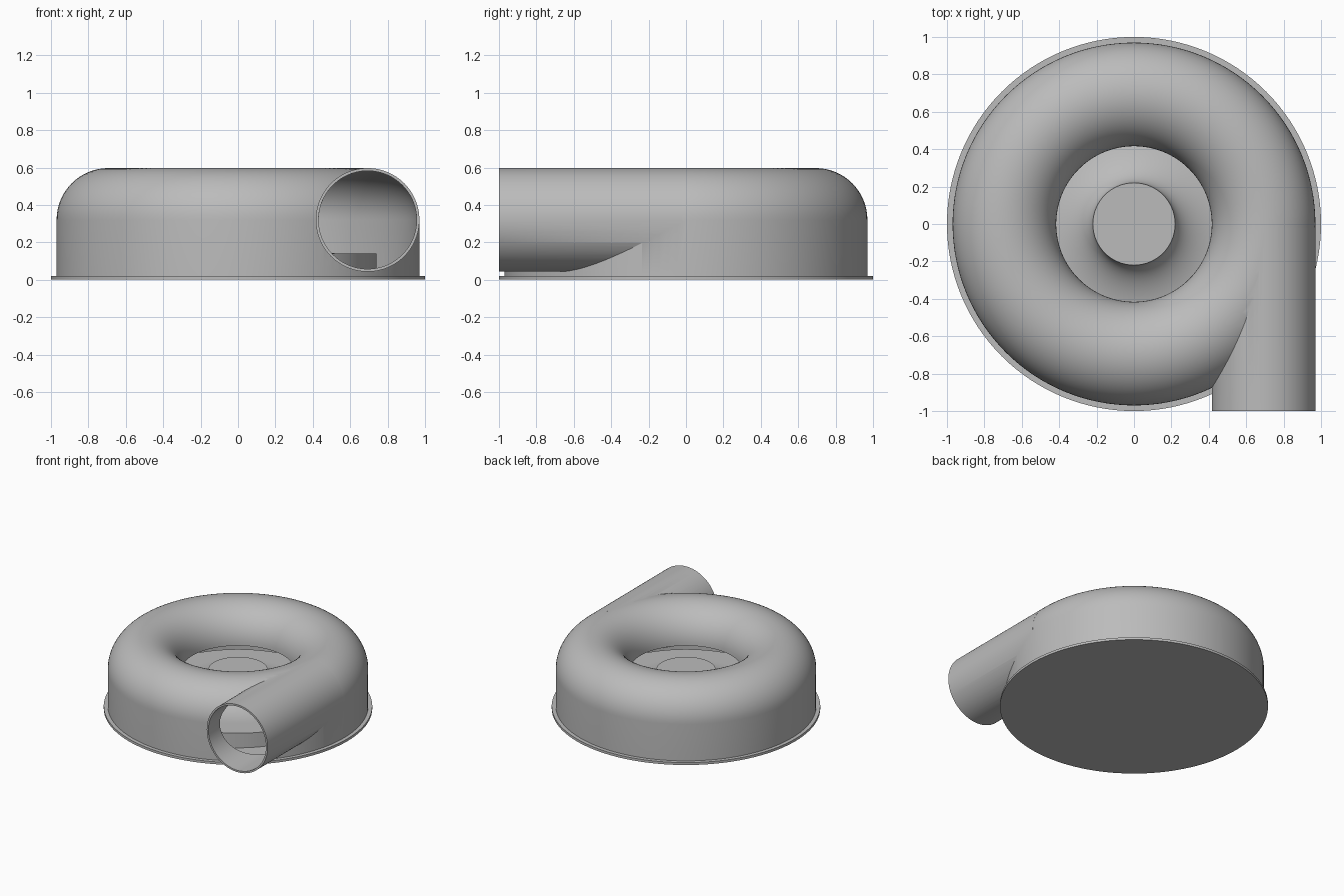
import bpy, bmesh, math
from mathutils import Matrix

cube = bpy.data.objects.get("Cube")
if cube:
    bpy.data.objects.remove(cube, do_unlink=True)

grey = bpy.data.materials.new("plain_grey")
grey.use_nodes = True
colour = (0.5, 0.5, 0.5, 1)
grey.diffuse_color = colour
grey.node_tree.nodes["Principled BSDF"].inputs["Base Color"].default_value = colour

SEGMENTS = 128
TUBE_R, TUBE_Z, OUTER_R, WALL = 0.277, 0.32, 0.97, 0.015
TUBE_X = OUTER_R - TUBE_R
PLATE = 0.02


def add_object(name, bm):
    bmesh.ops.recalc_face_normals(bm, faces=bm.faces)
    mesh = bpy.data.meshes.new(name)
    bm.to_mesh(mesh)
    bm.free()
    mesh.materials.append(grey)
    obj = bpy.data.objects.new(name, mesh)
    bpy.context.collection.objects.link(obj)
    return obj


def revolve(name, profile, closed):
    """Spin a radius/height profile around the z axis."""
    bm = bmesh.new()
    verts = [bm.verts.new((r, 0, z)) for r, z in profile]
    edges = [bm.edges.new(pair) for pair in zip(verts, verts[1:])]
    if closed:
        edges.append(bm.edges.new((verts[-1], verts[0])))
    bmesh.ops.spin(bm, geom=verts + edges, cent=(0, 0, 0), axis=(0, 0, 1),
                   angle=math.tau, steps=SEGMENTS, use_merge=True)
    bmesh.ops.remove_doubles(bm, verts=bm.verts, dist=0.0001)
    return add_object(name, bm)


def rod(name, radius, y0, y1):
    """Solid cylinder along y on the outlet axis."""
    bm = bmesh.new()
    place = Matrix.Translation((TUBE_X, (y0 + y1) / 2, TUBE_Z)) @ Matrix.Rotation(math.pi / 2, 4, "X")
    bmesh.ops.create_cone(bm, cap_ends=True, segments=96, radius1=radius,
                          radius2=radius, depth=y1 - y0, matrix=place)
    return add_object(name, bm)


def arch(radius, steps=32):
    """Half circle from the outer wall over to the inner lip."""
    return [(TUBE_X + radius * math.cos(math.pi * i / steps),
             TUBE_Z + radius * math.sin(math.pi * i / steps)) for i in range(steps + 1)]


def boolean(target, other, operation):
    mod = target.modifiers.new(operation.lower(), "BOOLEAN")
    mod.object, mod.operation, mod.solver = other, operation, "EXACT"
    bpy.context.view_layer.objects.active = target
    bpy.ops.object.modifier_apply(modifier=mod.name)
    bpy.data.objects.remove(other, do_unlink=True)


# Housing: rounded ring shell joined to a tangential outlet pipe
outer, inner = arch(TUBE_R), arch(TUBE_R - WALL)
housing = revolve("housing", [(OUTER_R, PLATE)] + outer + inner[::-1]
                  + [(OUTER_R - WALL, PLATE)], True)
boolean(housing, rod("outlet_pipe", TUBE_R, -1, -0.02), "UNION")
boolean(housing, rod("bore_cutter", TUBE_R - WALL, -1.1, -0.005), "DIFFERENCE")
cavity = [(OUTER_R - WALL, -0.1)] + inner + [(0.2, TUBE_Z), (0.2, -0.1)]
boolean(housing, revolve("cavity_cutter", cavity, True), "DIFFERENCE")

# Hub: flat top flaring down in a hollow curve to the channel floor
flare = [(0.56 - 0.34 * math.cos(a), TUBE_Z - 0.18 * math.sin(a))
         for a in (math.pi / 2 * i / 16 for i in range(17))]
hub = revolve("hub", [(0, TUBE_Z)] + flare + [(0.74, 0.14), (0.74, PLATE)], False)

# Base plate
base = revolve("base_plate", [(0, PLATE), (1, PLATE), (1, 0), (0, 0)], False)

for obj in (housing, hub, base):
    bpy.ops.object.select_all(action="DESELECT")
    obj.select_set(True)
    bpy.context.view_layer.objects.active = obj
    bpy.ops.object.shade_smooth_by_angle(angle=math.radians(30))
